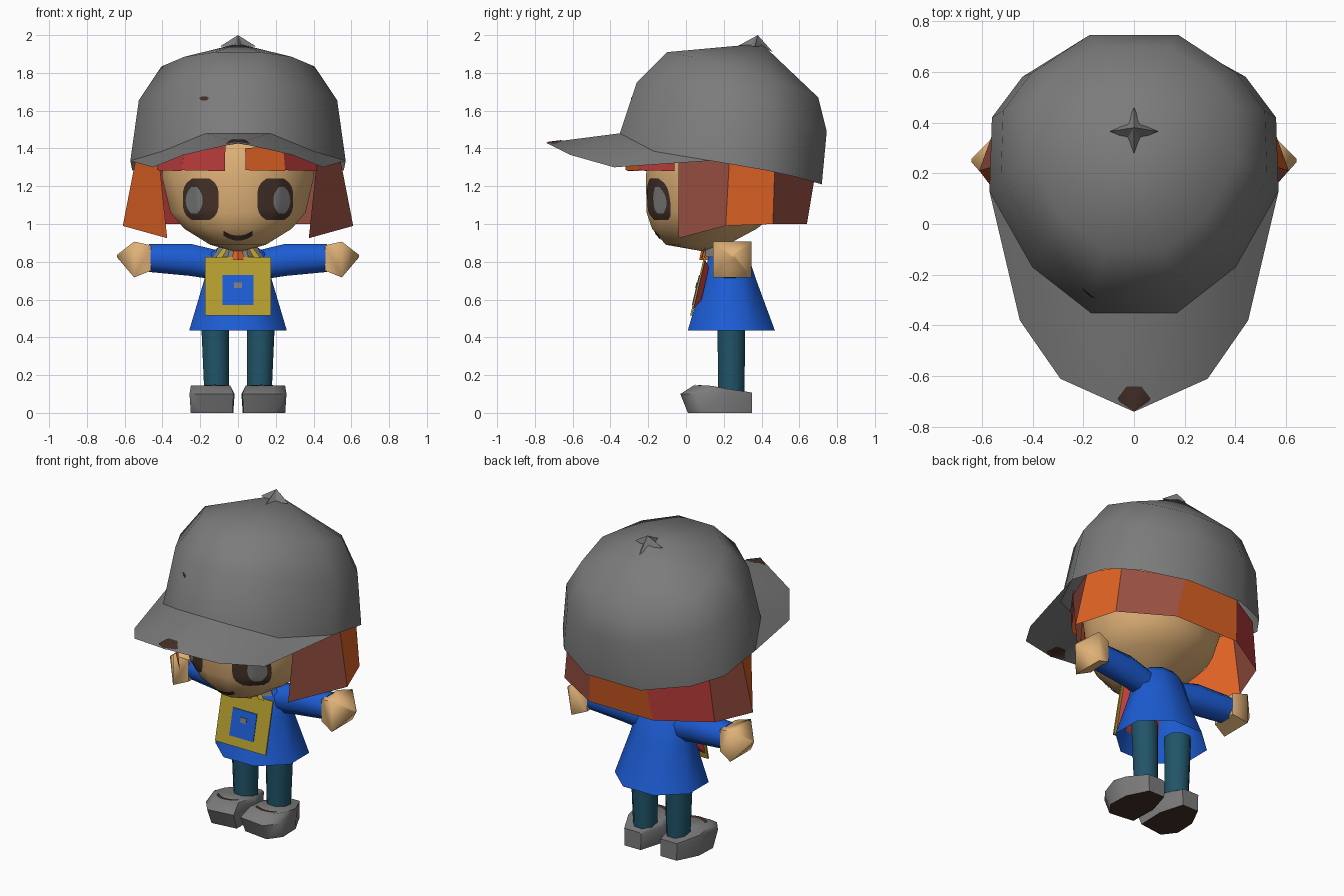
import bpy, bmesh, math
from mathutils import Vector
from mathutils.bvhtree import BVHTree

if "Cube" in bpy.data.objects:
    bpy.data.objects.remove(bpy.data.objects["Cube"])

COLOURS = {
    "grey": (0.20, 0.20, 0.20), "skin": (0.74, 0.44, 0.185), "blue": (0.012, 0.108, 0.66),
    "orange": (0.73, 0.12, 0.018), "auburn": (0.32, 0.08, 0.055), "red": (0.50, 0.045, 0.045),
    "yellow": (0.46, 0.34, 0.028), "teal": (0.015, 0.088, 0.14), "dark brown": (0.058, 0.03, 0.021),
}
MATS = {}
for n, c in COLOURS.items():
    MATS[n] = bpy.data.materials.new(n)
    MATS[n].diffuse_color = (*c, 1)


def build(name, verts, faces, *mats, rule=None, recalc=True):
    """Mesh object from points and faces; rule(face) picks the material slot."""
    bm = bmesh.new()
    vs = [bm.verts.new(v) for v in verts]
    for f in faces:
        bm.faces.new([vs[i] for i in f])
    if recalc:
        bmesh.ops.recalc_face_normals(bm, faces=bm.faces)
    bm.normal_update()
    if rule:
        for f in bm.faces:
            f.material_index = rule(f)
    me = bpy.data.meshes.new(name)
    bm.to_mesh(me)
    tree = BVHTree.FromBMesh(bm)
    bm.free()
    for m in mats:
        me.materials.append(MATS[m])
    ob = bpy.data.objects.new(name, me)
    bpy.context.collection.objects.link(ob)
    return tree


def loft(name, rings, *mats, start=True, end=True, rule=None):
    """Skin through rings of equal length; a one-point ring closes to a tip."""
    verts, faces, idx = [], [], []
    for r in rings:
        idx.append(list(range(len(verts), len(verts) + len(r))))
        verts += r
    for a, b in zip(idx, idx[1:]):
        n = max(len(a), len(b))
        for i in range(n):
            j = (i + 1) % n
            f = [a[i % len(a)], a[j % len(a)], b[j % len(b)], b[i % len(b)]]
            faces.append(list(dict.fromkeys(f)))
    if start and len(idx[0]) > 2:
        faces.append(idx[0][::-1])
    if end and len(idx[-1]) > 2:
        faces.append(idx[-1])
    return build(name, verts, faces, *mats, rule=rule)


def oval(cx, cy, z, rx, ry, n, turn=0.5):
    return [(cx + rx * math.cos((i + turn) * 2 * math.pi / n),
             cy + ry * math.sin((i + turn) * 2 * math.pi / n), z) for i in range(n)]


def decal(name, tree, fn, mat, nu=8, nv=8, down=False, lift=0.006):
    """Thin painted patch projected onto a surface."""
    pts = []
    for j in range(nv + 1):
        for i in range(nu + 1):
            a, b = fn(2 * i / nu - 1, 2 * j / nv - 1)
            o, d = ((a, b, 3), (0, 0, -1)) if down else ((a, -3, b), (0, 1, 0))
            hit = tree.ray_cast(Vector(o), Vector(d))[0]
            pts.append(hit - Vector(d) * lift)
    w = nu + 1
    build(name, pts, [(j * w + i, j * w + i + 1, (j + 1) * w + i + 1, (j + 1) * w + i)
                      for j in range(nv) for i in range(nu)], mat, recalc=False)


def blob(cx, cy, rx, ry, p=3):
    def fn(u, v):
        return cx + rx * u * max(0.12, 1 - abs(v) ** p) ** (1 / p), cy + ry * v
    return fn


# Cap: one twelve-sided outline reused for each ring
HALF = [(0.19, 0.745), (0.44, 0.58), (0.56, 0.42), (0.57, 0.13), (0.40, -0.17), (0.17, -0.35)]
OUTLINE = [(x / 0.57, (y + 0.35) / 1.095) for x, y in HALF]
OUTLINE += [(-x, t) for x, t in OUTLINE[::-1]]


def cap_ring(w, y0, y1, z0, z1, bump=0.0):
    return [(x * w, y0 + (y1 - y0) * t, z0 + (z1 - z0) * t + bump * math.sin(math.pi * t))
            for x, t in OUTLINE]


RIM_Z = [1.21, 1.25, 1.285, 1.335, 1.385, 1.48]
rim = [(x, y0 * 0.965 if y0 > 0.7 else y0, z) for (x, y0), z in
       zip(HALF + [(-x, y) for x, y in HALF[::-1]], RIM_Z + RIM_Z[::-1])]
cap = loft("cap", [rim, cap_ring(0.525, -0.26, 0.745, 1.75, 1.49, 0.02),
                   cap_ring(0.405, -0.10, 0.70, 1.91, 1.67, 0.03),
                   [(0, 0.40, 1.955)]], "grey", start=False)
decal("cap_mark", cap, blob(-0.18, 1.665, 0.025, 0.01), "dark brown", 3, 3, lift=0.003)

# Star button on the crown
star = []
for i in range(8):
    r = 0.095 if i % 2 == 0 else 0.04
    a = i * math.pi / 4
    star.append((r * math.cos(a), 0.365 + r * math.sin(a), 1.94 if i != 2 else 1.91))
loft("cap_button", [star, [(0, 0.38, 2.0)]], "grey")

# Brim: strip between the cap rim and the outer edge
inner = [(0.57, 0.13, 1.335), (0.40, -0.17, 1.385), (0.17, -0.35, 1.48)]
outer = [(0.57, 0.13, 1.335), (0.45, -0.38, 1.30), (0.29, -0.61, 1.365), (0, -0.74, 1.43)]
bv = inner + outer[1:] + [(-x, y, z) for x, y, z in inner + outer[1:3]]
brim = build("brim", bv, [(0, 1, 3), (1, 4, 3), (1, 2, 4), (2, 5, 4), (2, 8, 5), (6, 9, 7),
                          (7, 9, 10), (7, 10, 8), (8, 10, 5)], "grey")


def tip(u, v):
    t = (v + 1) / 2
    return u * (0.003 + 0.066 * t / 0.45 if t < 0.45 else 0.069 - 0.04 * (t - 0.45) / 0.55), -0.737 + 0.097 * t


for lift in (0.004, -0.004):
    decal("brim_patch", brim, tip, "dark brown", 6, 8, down=True, lift=lift)

# Head
HEAD = [(0.89, -0.11, 0.22, 0.15), (0.975, -0.185, 0.38, 0.29), (1.06, -0.215, 0.49, 0.365),
        (1.25, -0.22, 0.55, 0.41), (1.43, -0.20, 0.54, 0.40), (1.60, -0.08, 0.44, 0.28)]
head = loft("head", [[(0, 0.12, 0.85)]] + [oval(0, (a + b) / 2, z, w, (b - a) / 2, 16)
                                          for z, a, b, w in HEAD], "skin")

# Eyes and mouth
for s in (-1, 1):
    decal("eye", head, blob(s * 0.197, 1.13, 0.095, 0.11, 3), "dark brown", 8, 10)
    decal("eye_shine", head, blob(s * 0.232, 1.125, 0.045, 0.07, 2), "grey", 6, 8, lift=0.011)
decal("mouth", head, lambda u, v: (0.078 * u, 0.925 + 0.027 * u * u + 0.013 * v), "dark brown", 10, 1)

# Hair: flared strips hanging under the cap
low = [(0.375, -0.04, 0.925), (0.61, 0.21, 0.99), (0.52, 0.46, 1.0), (0.22, 0.64, 1.0)]
top = [(0.42, -0.04, 1.36), (0.54, 0.23, 1.35), (0.485, 0.47, 1.30), (0.19, 0.68, 1.24)]
low += [(-x, y, z) for x, y, z in low[::-1]]
top += [(-x, y, z) for x, y, z in top[::-1]]
LOCKS = ["auburn", "orange", "auburn", "orange", "red", "auburn", "orange"]
for i, m in enumerate(LOCKS):
    build("hair_lock", [low[i], low[i + 1], top[i + 1], top[i]], [(0, 1, 2, 3)], m, recalc=False)

# Fringe
for x0, y0, x1, y1, m in [(-0.43, -0.06, -0.30, -0.22, "red"), (-0.30, -0.22, -0.07, -0.31, "red"),
                          (0.04, -0.32, 0.25, -0.25, "orange"), (0.25, -0.25, 0.42, -0.06, "red")]:
    build("fringe", [(x0, y0, 1.285), (x1, y1, 1.28), (x1 * 0.95, y1, 1.42), (x0 * 0.95, y0, 1.40)],
          [(0, 1, 2, 3)], m, recalc=False)

# Coat, open at the hem
loft("coat", [oval(0, 0.24, 0.435, 0.28, 0.25, 8), oval(0, 0.23, 0.70, 0.195, 0.155, 8),
              oval(0, 0.225, 0.84, 0.165, 0.11, 8), oval(0, 0.225, 0.885, 0.10, 0.08, 8)],
     "blue", start=False)
loft("collar", [oval(0, 0.20, 0.825, 0.14, 0.11, 8), oval(0, 0.20, 0.875, 0.115, 0.10, 8)], "grey")


def limb(name, s, secs, mat, n=8):
    """Sideways tube from sections of (x, y, z, ry, rz)."""
    loft(name, [[(s * x, y + p[0], z + p[1]) for p in oval(0, 0, 0, ry, rz, n)]
                for x, y, z, ry, rz in secs], mat)


for s in (-1, 1):
    # Sleeves and hands
    limb("sleeve", s, [(0.10, 0.23, 0.78, 0.07, 0.085), (0.25, 0.235, 0.81, 0.085, 0.092),
                       (0.47, 0.245, 0.82, 0.085, 0.08)], "blue")
    limb("hand", s, [(0.46, 0.245, 0.82, 0.11, 0.095), (0.55, 0.245, 0.812, 0.145, 0.134),
                     (0.64, 0.25, 0.83, 0.01, 0.01)], "skin", 4)
    # Legs
    loft("leg", [oval(s * 0.113, 0.24, 0.09, 0.07, 0.075, 8), oval(s * 0.122, 0.24, 0.50, 0.08, 0.08, 8)],
         "teal")
    # Shoes with brown soles
    plan = [(0.03, 0.03), (0.19, 0.01), (0.25, 0.09), (0.245, 0.22), (0.18, 0.35), (0.07, 0.35), (0.025, 0.20)]
    sole = [(s * x, y, 0) for x, y in plan]
    mid = [(s * (0.14 + (x - 0.14) * 1.06), y - (0.04 if y < 0.1 else 0), 0.10) for x, y in plan]
    upper = [(s * (0.145 + (x - 0.14) * 0.95), y + (0.03 if y < 0.1 else 0),
              0.145 - max(0, y - 0.1) * 0.15) for x, y in plan]
    shoe = loft("shoe", [sole, mid, upper], "grey", "dark brown",
                rule=lambda f: 1 if f.normal.z < -0.8 else 0)
    decal("shoe_mark", shoe, lambda u, v, s=s: (s * 0.135 + 0.07 * u, 0.06 + 0.03 * u * u + 0.012 * v),
          "dark brown", 8, 2, down=True, lift=0.004)


# Bag on the chest: tilted plates sharing one slope
def slope(z, d=0.0):
    return 0.022 + (z - 0.515) * 0.235 - d


def plate(name, x, z0, z1, d, mat, thick=0.008):
    ring = [(-x, z0), (x, z0), (x, z1), (-x, z1)]
    loft(name, [[(a, slope(z, d), z) for a, z in ring],
                [(a, slope(z, d) + thick, z) for a, z in ring]], mat)


plate("bag_front", 0.175, 0.515, 0.825, 0, "yellow", 0.01)
plate("bag_panel", 0.083, 0.57, 0.73, 0.004, "blue", 0.005)
plate("bag_badge", 0.02, 0.66, 0.69, 0.008, "grey", 0.005)
loft("bag_back", [[(a, slope(z, -0.01) + k, z) for a, z in
                   ((-w, z0), (w, z0), (w, z1), (-w, z1))]
                  for w, z0, z1, k in ((0.16, 0.55, 0.81, 0), (0.13, 0.60, 0.77, 0.03))], "red")
loft("scarf_knot", [oval(0, 0.10, 0.81, 0.035, 0.03, 6), oval(0, 0.11, 0.86, 0.03, 0.03, 6)], "orange")
for s in (-1, 1):
    build("bag_strap", [(s * 0.12, 0.085, 0.82), (s * 0.085, 0.08, 0.82), (s * 0.05, 0.10, 0.88),
                        (s * 0.075, 0.105, 0.88)], [(0, 1, 2, 3)], "yellow")

# Smooth the rounded parts, keep the plates crisp
ROUND = {"cap": 75, "head": 75, "sleeve": 75, "leg": 75, "coat": 50, "hand": 65, "shoe": 60}
for ob in bpy.data.objects:
    bpy.ops.object.select_all(action='DESELECT')
    ob.select_set(True)
    bpy.context.view_layer.objects.active = ob
    bpy.ops.object.shade_smooth_by_angle(angle=math.radians(ROUND.get(ob.name.split(".")[0], 30)))

for m in bpy.data.materials:
    if m.users and not m.is_grease_pencil:
        m.use_nodes = True
        m.node_tree.nodes["Principled BSDF"].inputs["Base Color"].default_value = m.diffuse_color
